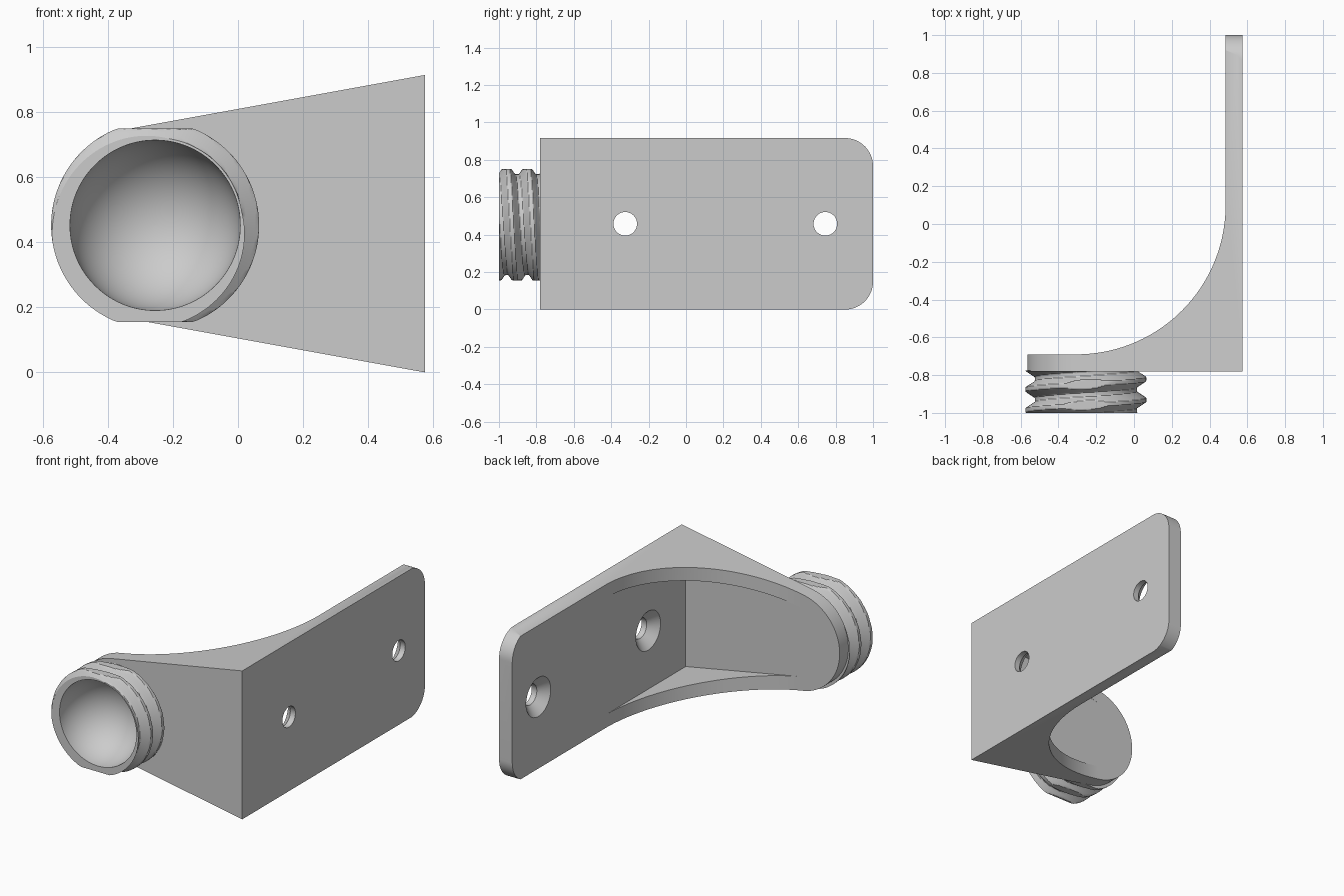
import bpy, bmesh
from math import sin, cos, pi, radians

cube = bpy.data.objects.get("Cube")
if cube:
    bpy.data.objects.remove(cube, do_unlink=True)

grey = bpy.data.materials.new("plain grey")
grey.use_nodes = True
grey.diffuse_color = (0.6, 0.6, 0.6, 1)
grey.node_tree.nodes["Principled BSDF"].inputs["Base Color"].default_value = (0.6, 0.6, 0.6, 1)


def finish(bm, name):
    bmesh.ops.recalc_face_normals(bm, faces=bm.faces)
    mesh = bpy.data.meshes.new(name)
    bm.to_mesh(mesh)
    bm.free()
    mesh.materials.append(grey)
    obj = bpy.data.objects.new(name, mesh)
    bpy.context.scene.collection.objects.link(obj)
    return obj


def arc(cx, cy, r, start, end, steps=32):
    angles = [radians(start + (end - start) * i / steps) for i in range(steps + 1)]
    return [(cx + r * cos(a), cy + r * sin(a)) for a in angles]


def prism(name, outline, lo, hi, place):
    """Extrude a 2D outline between lo and hi; place(u, v, depth) gives the 3D point."""
    bm = bmesh.new()
    a = [bm.verts.new(place(u, v, lo)) for u, v in outline]
    b = [bm.verts.new(place(u, v, hi)) for u, v in outline]
    bm.faces.new(a)
    bm.faces.new(b)
    for i in range(len(a)):
        j = (i + 1) % len(a)
        bm.faces.new((a[i], a[j], b[j], b[i]))
    return finish(bm, name)


def lathe(name, profile, segments, place):
    """Spin a profile of (depth, radius at angle) functions; place(angle, r, depth)."""
    bm = bmesh.new()
    rings = []
    for depth, radius in profile:
        ring = []
        for s in range(segments):
            a = 2 * pi * s / segments
            r = radius(a) if callable(radius) else radius
            ring.append(bm.verts.new(place(a, r, depth)))
        rings.append(ring)
    for p, q in zip(rings, rings[1:]):
        for s in range(segments):
            t = (s + 1) % segments
            bm.faces.new((p[s], p[t], q[t], q[s]))
    bm.faces.new(rings[0])
    bm.faces.new(rings[-1])
    return finish(bm, name)


def combine(target, cutter, operation):
    cutter.hide_render = True
    mod = target.modifiers.new("cut", "BOOLEAN")
    mod.object = cutter
    mod.operation = operation
    mod.solver = "EXACT"
    bpy.context.view_layer.objects.active = target
    bpy.ops.object.modifier_apply(modifier=mod.name)
    bpy.data.objects.remove(cutter, do_unlink=True)


def front(u, v, d):
    return (u, d, v)


def side(u, v, d):
    return (d, u, v)


def top(u, v, d):
    return (u, v, d)


HEIGHT, MID = 0.915, 0.4575
ARM_FRONT, ARM_BACK, WALL = -0.78, -0.69, 0.485

# Bracket: tapered front outline with a round end
outline = arc(-0.265, MID, 0.3, 100, 260, 48) + [(0.575, 0), (0.575, HEIGHT)]
bracket = prism("bracket", outline, ARM_FRONT, 1.2, front)

# L-shaped plan with a concave sweep between arm and wall plate
plan = [(-0.8, -1), (0.8, -1), (0.8, 1.1), (WALL, 1.1)]
plan += arc(-0.305, 0.1, 0.79, 0, -90, 48) + [(-0.8, ARM_BACK)]
combine(bracket, prism("plan_cutter", plan, -0.3, 1.3, top), "INTERSECT")

# Rounded back corners of the wall plate
low, high, r = -0.001, HEIGHT + 0.001, 0.15
edge = [(-1.2, low)] + arc(1 - r, low + r, r, -90, 0, 16)
edge += arc(1 - r, high - r, r, 0, 90, 16) + [(-1.2, high)]
combine(bracket, prism("corner_cutter", edge, -1, 1, side), "INTERSECT")

# Hollow between the upper and lower gussets
hollow = [(-0.7, 0.32), (WALL, 0.097), (WALL, 0.818), (-0.7, 0.595)]
combine(bracket, prism("hollow_cutter", hollow, ARM_BACK, 1.3, front), "DIFFERENCE")

# Countersunk screw holes
for y in (-0.325, 0.745):
    def around_x(a, r, d, y=y):
        return (d, y + r * cos(a), MID + r * sin(a))
    hole = [(0.44, 0.12), (WALL, 0.12), (0.54, 0.063), (0.62, 0.063)]
    combine(bracket, lathe("hole_cutter", hole, 48, around_x), "DIFFERENCE")

# Threaded collar with a hemispherical socket
CX, CZ, BORE, PITCH = -0.255, 0.4525, 0.262, 0.11


def around_y(a, r, d):
    z = max(-0.2975, min(0.2975, r * sin(a)))
    return (CX + r * cos(a), d, CZ + z)


def thread(y):
    def radius(a):
        phase = ((y + 1) / PITCH + a / (2 * pi) + 0.375) % 1
        crest = abs(2 * phase - 1)
        return 0.27 + 0.05 * max(0, min(1, (crest - 0.2) / 0.6))
    return radius


socket = [(-1 + BORE * cos(t), BORE * sin(t)) for t in
          [pi / 2 * (i + 0.2) / 24.2 for i in range(25)]]
outside = [(y, thread(y)) for y in [-1 + 0.225 * i / 46 for i in range(47)]]
collar = lathe("threaded_collar", socket + outside + [(-0.775, 0.25)], 120, around_y)
# The rear ring is buried in the arm, so its cap is dropped to keep the socket open
bm = bmesh.new()
bm.from_mesh(collar.data)
caps = [f for f in bm.faces if len(f.verts) > 4 and f.calc_center_median().y < -0.76]
bmesh.ops.delete(bm, geom=caps, context="FACES_ONLY")
bm.to_mesh(collar.data)
bm.free()

# Room for the socket in the arm
bm = bmesh.new()
bmesh.ops.create_uvsphere(bm, u_segments=64, v_segments=32, radius=0.265)
for v in bm.verts:
    v.co.x, v.co.y, v.co.z = v.co.x + CX, v.co.y - 1, v.co.z + CZ
combine(bracket, finish(bm, "socket_cutter"), "DIFFERENCE")

# Shading
bpy.ops.object.select_all(action="DESELECT")
for obj in (bracket, collar):
    obj.select_set(True)
bpy.context.view_layer.objects.active = bracket
bpy.ops.object.shade_smooth_by_angle(angle=radians(25))
